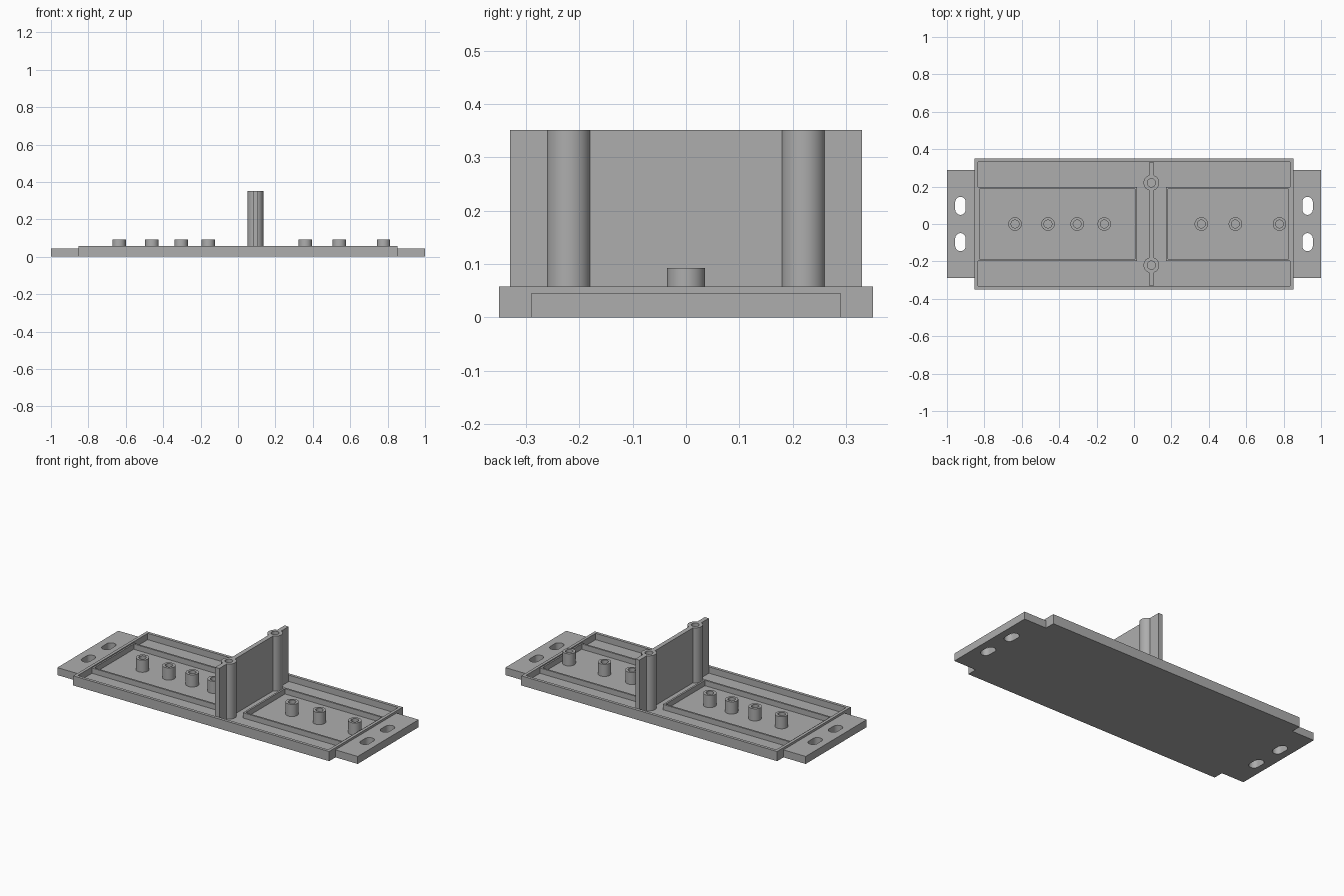
import bpy, bmesh, math

old = bpy.data.objects.get("Cube")
if old:
    bpy.data.objects.remove(old, do_unlink=True)

grey = bpy.data.materials.new("plain_grey")
grey.use_nodes = True
GREY = (0.42, 0.42, 0.42, 1)
grey.diffuse_color = GREY
grey.node_tree.nodes["Principled BSDF"].inputs["Base Color"].default_value = GREY

FLOOR, RIM, RIB, BOSS, WALL = 0.02, 0.058, 0.052, 0.093, 0.351
WALL_X, POST_Y = 0.093, 0.22


def finish(name, bm, smooth=False):
    bmesh.ops.recalc_face_normals(bm, faces=bm.faces[:])
    mesh = bpy.data.meshes.new(name)
    bm.to_mesh(mesh)
    bm.free()
    mesh.materials.append(grey)
    ob = bpy.data.objects.new(name, mesh)
    bpy.context.collection.objects.link(ob)
    if smooth:
        bpy.ops.object.select_all(action='DESELECT')
        ob.select_set(True)
        bpy.context.view_layer.objects.active = ob
        bpy.ops.object.shade_smooth_by_angle(angle=math.radians(35))
    return ob


def extrude_outline(bm, points, z0, z1):
    face = bm.faces.new([bm.verts.new((x, y, z0)) for x, y in points])
    up = bmesh.ops.extrude_face_region(bm, geom=[face])["geom"]
    for v in up:
        if isinstance(v, bmesh.types.BMVert):
            v.co.z = z1


def add_box(bm, x0, x1, y0, y1, z0, z1):
    extrude_outline(bm, [(x0, y0), (x1, y0), (x1, y1), (x0, y1)], z0, z1)


def box(name, *bounds):
    bm = bmesh.new()
    add_box(bm, *bounds)
    return finish(name, bm)


def tube(name, x, y, outer, inner, z0, z1, sides=40):
    # Revolve a rectangular wall section around the tube axis
    bm = bmesh.new()
    section = [(outer, z0), (outer, z1), (inner, z1), (inner, z0)]
    rings = []
    for i in range(sides):
        a = math.tau * i / sides
        rings.append([bm.verts.new((x + r * math.cos(a), y + r * math.sin(a), z))
                      for r, z in section])
    for i, ring in enumerate(rings):
        nxt = rings[(i + 1) % sides]
        for k in range(4):
            m = (k + 1) % 4
            bm.faces.new((ring[k], nxt[k], nxt[m], ring[m]))
    return finish(name, bm, True)


def cut(ob, cutter):
    mod = ob.modifiers.new("cut", 'BOOLEAN')
    mod.operation, mod.solver, mod.object = 'DIFFERENCE', 'EXACT', cutter
    cutter.hide_render = True
    cutter.hide_set(True)
    cutter.display_type = 'WIRE'


# Shallow tray with a raised rim
tray = box("tray", -0.852, 0.852, -0.35, 0.35, 0, RIM)
cut(tray, box("tray_pocket_cutter", -0.834, 0.834, -0.332, 0.332, FLOOR, 0.1))

# Mounting ears with two rounded slots each
for side, s in (("left", 1), ("right", -1)):
    x0, x1 = sorted((s * 0.852, s))
    ear = box(side + "_mounting_ear", x0, x1, -0.29, 0.29, 0, 0.045)
    bm = bmesh.new()
    for cy in (-0.097, 0.097):
        outline = []
        for end in (1, -1):
            for i in range(17):
                a = math.pi * i / 16 + (0 if end > 0 else math.pi)
                outline.append((s * 0.928 + 0.028 * math.cos(a),
                                cy + end * 0.02 + 0.028 * math.sin(a)))
        extrude_outline(bm, outline, -0.05, 0.1)
    cut(ear, finish(side + "_slot_cutter", bm))

# Thin rib frames around the two bays
T = 0.011
for name, x0, x1 in (("right_bay_ribs", -0.836, 0.016),
                     ("left_bay_ribs", 0.171, 0.836)):
    bm = bmesh.new()
    for y0 in (-0.198, 0.198 - T):
        add_box(bm, x0, x1, y0, y0 + T, FLOOR, RIB)
    for xa in (x0, x1 - T):
        add_box(bm, xa, xa + T, -0.198 + T, 0.198 - T, FLOOR, RIB)
    finish(name, bm)

# Row of hollow standoffs
for i, x in enumerate((-0.636, -0.46, -0.304, -0.159, 0.36, 0.542, 0.778)):
    tube(f"standoff_{i + 1}", x, 0, 0.036, 0.021, FLOOR, BOSS)

# Upright divider, interrupted by two hollow posts
bm = bmesh.new()
for y0, y1 in ((-0.33, -POST_Y - 0.03), (0.03 - POST_Y, POST_Y - 0.03),
               (POST_Y + 0.03, 0.33)):
    add_box(bm, WALL_X - 0.0135, WALL_X + 0.0135, y0, y1, FLOOR, WALL)
finish("divider_wall", bm)
for name, y in (("front_post", -POST_Y), ("back_post", POST_Y)):
    tube(name, WALL_X, y, 0.042, 0.022, FLOOR, WALL)
